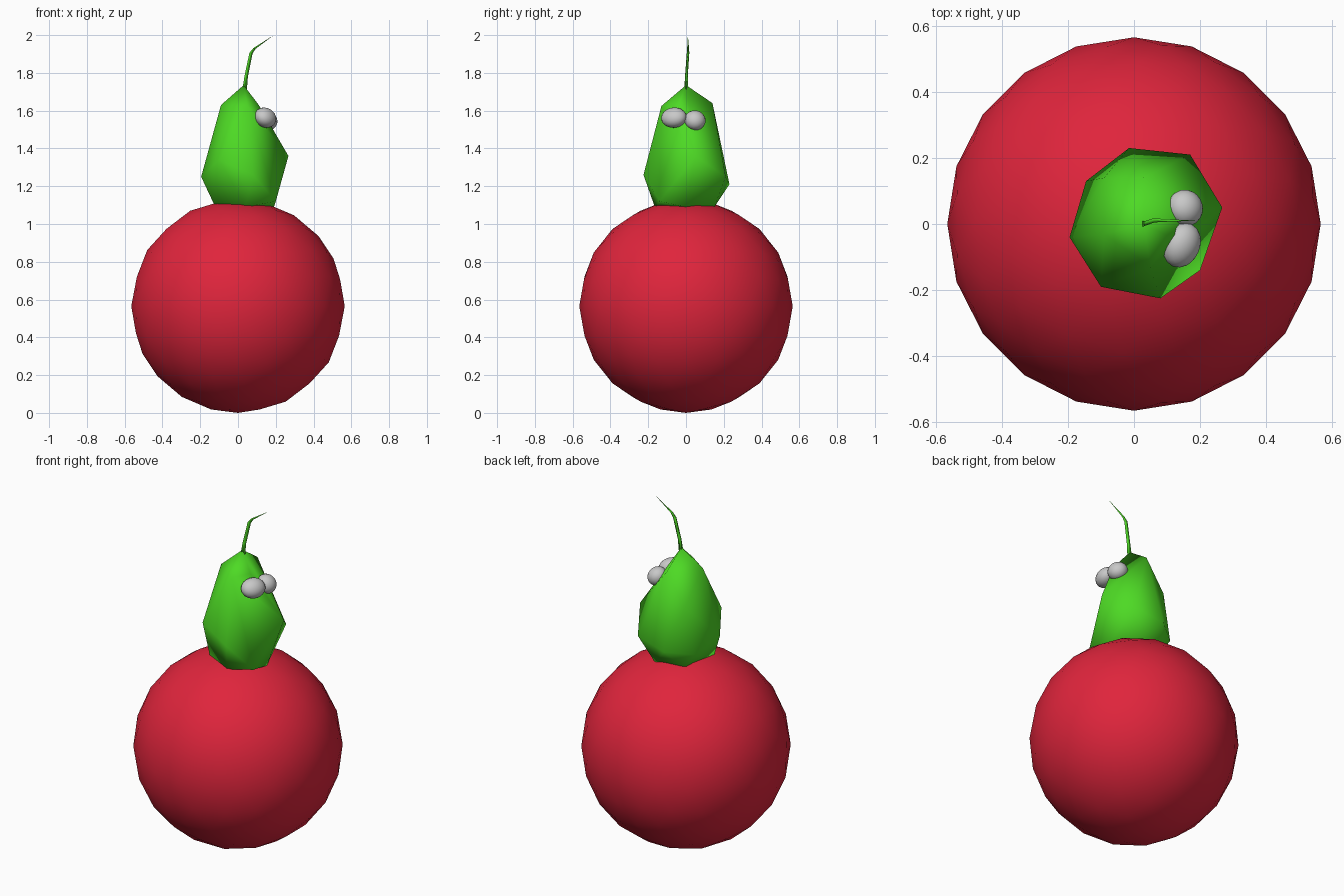
import bpy, bmesh, math
from mathutils import Vector, Matrix

if "Cube" in bpy.data.objects:
    bpy.data.objects.remove(bpy.data.objects["Cube"])


def material(name, rgb):
    m = bpy.data.materials.new(name)
    m.diffuse_color = (*rgb, 1)
    m.use_nodes = True
    m.node_tree.nodes["Principled BSDF"].inputs["Base Color"].default_value = m.diffuse_color
    return m


RED = material("red", (0.74, 0.018, 0.045))
GREEN = material("green", (0.075, 0.70, 0.018))
GREY = material("light_grey", (0.58, 0.58, 0.58))


def finish(name, bm, mat):
    bmesh.ops.recalc_face_normals(bm, faces=bm.faces)
    for f in bm.faces:
        f.smooth = True
    me = bpy.data.meshes.new(name)
    bm.to_mesh(me)
    bm.free()
    me.materials.append(mat)
    ob = bpy.data.objects.new(name, me)
    bpy.context.collection.objects.link(ob)
    return ob


# Large faceted ball
bm = bmesh.new()
bmesh.ops.create_icosphere(bm, subdivisions=3, radius=0.565,
                           matrix=Matrix.Translation((0, 0, 0.565)))
finish("ball", bm, RED)

# Irregular pear-shaped head, hulled from a few hand-placed corners
corners = [
    (0.03, 0, 1.735),                                            # tip
    (-0.09, -0.03, 1.63), (0.05, -0.13, 1.625),                  # shoulders
    (0.11, -0.04, 1.63), (0.03, 0.14, 1.64), (-0.09, 0.14, 1.46),
    (-0.195, -0.04, 1.25), (-0.10, -0.19, 1.34),                 # belly
    (0.08, -0.225, 1.26), (0.20, -0.14, 1.12), (0.267, 0.05, 1.36),
    (0.17, 0.21, 1.25), (-0.015, 0.23, 1.21), (-0.145, 0.13, 1.19),
    (-0.12, -0.09, 1.09), (0.04, -0.165, 1.09),                  # base
    (0.19, 0.0, 1.09), (0.10, 0.15, 1.09), (-0.08, 0.12, 1.09),
]
bm = bmesh.new()
for c in corners:
    bm.verts.new(c)
bmesh.ops.convex_hull(bm, input=bm.verts)
finish("head", bm, GREEN)

# Thin bent stalk: triangular rings shrinking to a point
path = [(0.03, 0.0, 1.70, 0.016), (0.04, 0.002, 1.78, 0.012),
        (0.066, 0.011, 1.905, 0.011), (0.085, 0.011, 1.93, 0.008)]
bm = bmesh.new()
rings = []
for x, y, z, r in path:
    rings.append([bm.verts.new((x + r * math.cos(a), y + 0.7 * r * math.sin(a),
                                z - 0.3 * r * math.cos(a)))
                  for a in (math.tau * i / 3 for i in range(3))])
for low, high in zip(rings, rings[1:]):
    for i in range(3):
        j = (i + 1) % 3
        bm.faces.new((low[i], low[j], high[j], high[i]))
tip = bm.verts.new((0.19, 0.01, 2.0))
for i in range(3):
    bm.faces.new((rings[-1][i], rings[-1][(i + 1) % 3], tip))
bm.faces.new(rings[0])
finish("stalk", bm, GREEN)

# Two bulging eyes, leaning down the slope of the head
for name, centre, size, turn in (
        ("front_eye", (0.145, -0.064, 1.563), (0.058, 0.070, 0.050), -24),
        ("back_eye", (0.155, 0.048, 1.549), (0.056, 0.056, 0.050), 15)):
    bm = bmesh.new()
    place = (Matrix.Translation(centre)
             @ Matrix.Rotation(math.radians(turn), 4, 'Z')
             @ Matrix.Rotation(math.radians(42), 4, 'Y')
             @ Matrix.Diagonal((*size, 1)))
    bmesh.ops.create_uvsphere(bm, u_segments=20, v_segments=12, radius=1, matrix=place)
    finish(name, bm, GREY)
